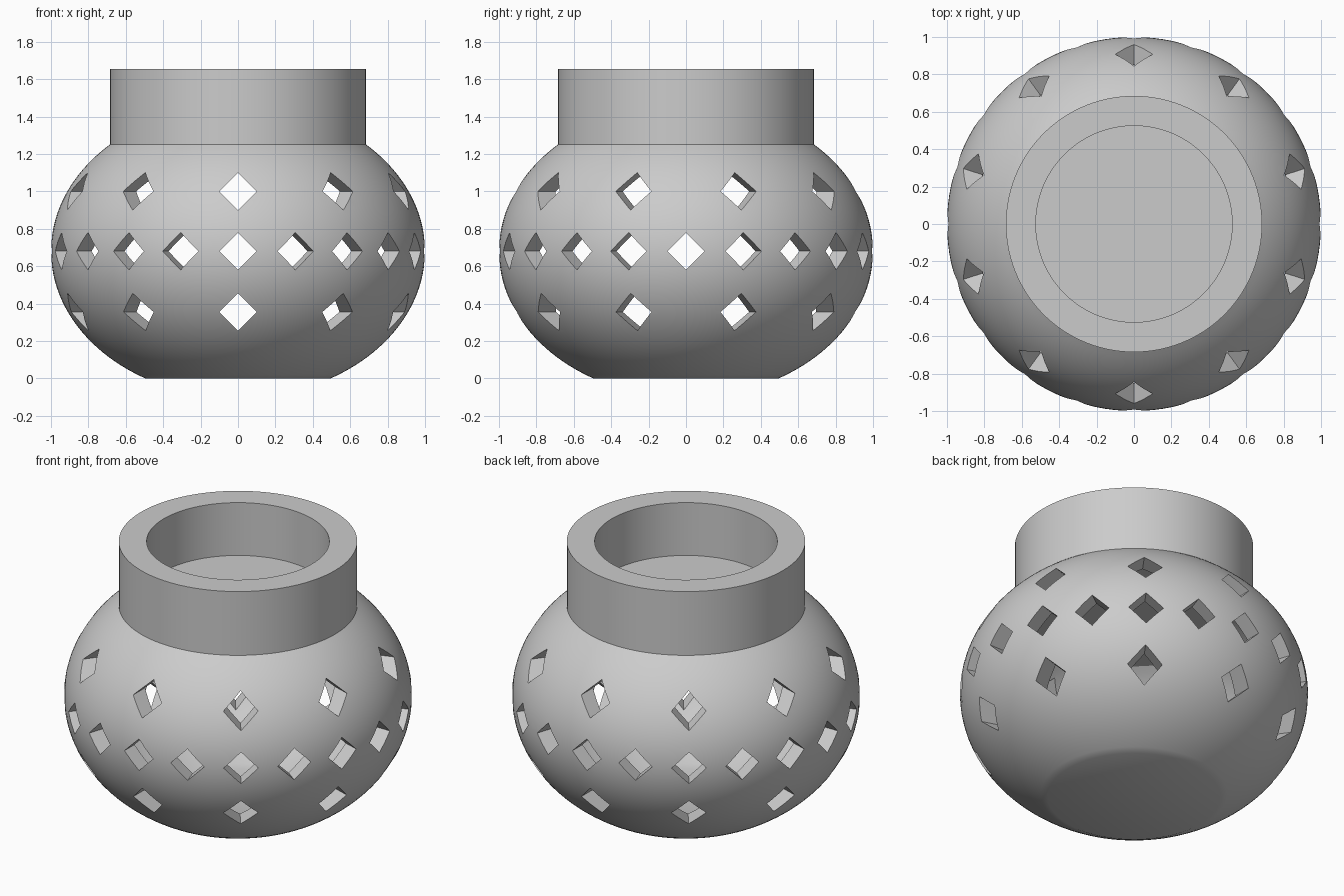
import bpy, bmesh
from math import sin, cos, pi, asin, radians
from mathutils import Matrix, Vector

if "Cube" in bpy.data.objects:
    bpy.data.objects.remove(bpy.data.objects["Cube"])

MID = 0.68          # height of the widest ring
SEGMENTS = 120

clay = bpy.data.materials.new("grey_clay")
clay.use_nodes = True
grey = (0.6, 0.6, 0.6, 1)
clay.diffuse_color = grey
bsdf = next(n for n in clay.node_tree.nodes if n.type == 'BSDF_PRINCIPLED')
bsdf.inputs["Base Color"].default_value = grey


def make_object(name, bm):
    mesh = bpy.data.meshes.new(name)
    bm.to_mesh(mesh)
    bm.free()
    mesh.materials.append(clay)
    obj = bpy.data.objects.new(name, mesh)
    bpy.context.collection.objects.link(obj)
    return obj


def lathe(bm, profile, inward=False):
    """Revolve (radius, height) points that start and end on the axis."""
    rings = []
    for r, z in profile:
        if r == 0:
            rings.append([bm.verts.new((0, 0, z))] * SEGMENTS)
        else:
            rings.append([bm.verts.new((r * cos(2 * pi * i / SEGMENTS),
                                        r * sin(2 * pi * i / SEGMENTS), z))
                          for i in range(SEGMENTS)])
    for low, high in zip(rings, rings[1:]):
        for i in range(SEGMENTS):
            j = (i + 1) % SEGMENTS
            corners = list(dict.fromkeys((low[i], low[j], high[j], high[i])))
            bm.faces.new(corners[::-1] if inward else corners)


def squashed_ball(radius, half_height, bottom, top, steps=40):
    """Profile of an ellipse cut flat at the bottom and top."""
    a, b = (asin((z - MID) / half_height) for z in (bottom, top))
    angles = [a + (b - a) * k / steps for k in range(steps + 1)]
    curve = [(radius * cos(t), MID + half_height * sin(t)) for t in angles]
    return [(0, bottom)] + curve + [(0, top)]


def smooth(obj):
    bpy.ops.object.select_all(action='DESELECT')
    obj.select_set(True)
    bpy.context.view_layer.objects.active = obj
    bpy.ops.object.shade_smooth_by_angle(angle=radians(30))


# Hollow bowl
bm = bmesh.new()
lathe(bm, squashed_ball(1, 0.783, 0, 1.255))
lathe(bm, squashed_ball(0.9, 0.683, 0.05, 1.2), inward=True)
bowl = make_object("bowl", bm)

# Diamond hole cutters in three rings
bm = bmesh.new()
for height, count in ((0.355, 10), (MID, 20), (1.0, 10)):
    for k in range(count):
        turn = Matrix.Rotation(pi / 2 + 2 * pi * k / count, 4, 'Z')
        inner, outer = ([bm.verts.new(turn @ Vector((r, 0.1 * cos(q * pi / 2),
                                                     height + 0.1 * sin(q * pi / 2))))
                         for q in range(4)] for r in (0.66, 1.2))
        bm.faces.new(inner)
        bm.faces.new(outer)
        for q in range(4):
            p = (q + 1) % 4
            bm.faces.new((inner[q], inner[p], outer[p], outer[q]))
bmesh.ops.recalc_face_normals(bm, faces=bm.faces)
cutter = make_object("hole_cutter", bm)
cutter.hide_render = True

# Cut the holes and drop the cutter
cut = bowl.modifiers.new("holes", 'BOOLEAN')
cut.operation = 'DIFFERENCE'
cut.solver = 'EXACT'
cut.object = cutter
bpy.context.view_layer.objects.active = bowl
bpy.ops.object.modifier_apply(modifier=cut.name)
bpy.data.objects.remove(cutter)
smooth(bowl)

# Cup-shaped neck
bm = bmesh.new()
lathe(bm, [(0, 1.25), (0.685, 1.25), (0.685, 1.655),
           (0.525, 1.655), (0.525, 1.32), (0, 1.32)])
smooth(make_object("neck", bm))
